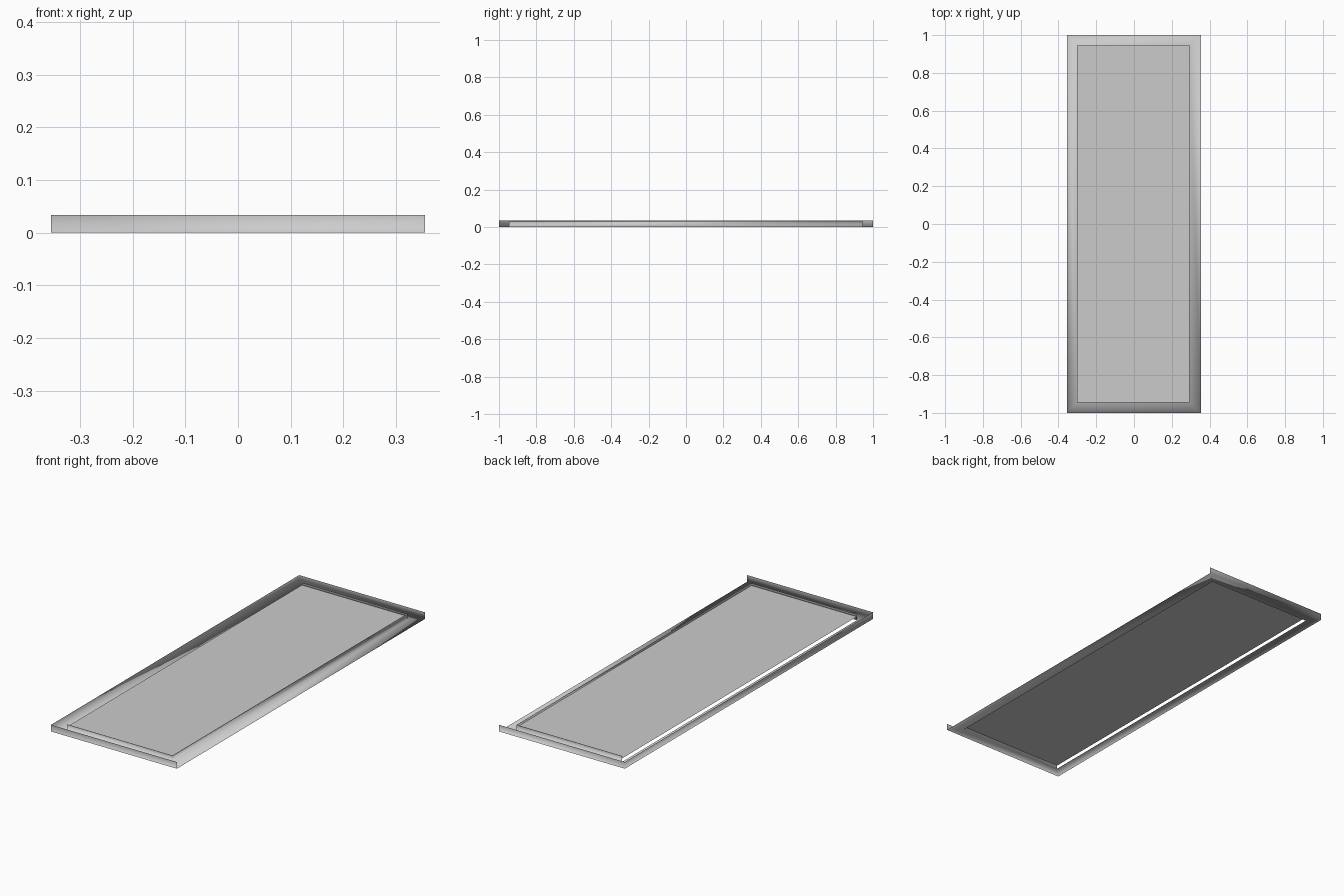
import bpy

if "Cube" in bpy.data.objects:
    bpy.data.objects.remove(bpy.data.objects["Cube"])

OUT = (-0.355, 0.355, -1.0, 1.0)      # outer outline: x0, x1, y0, y1
INN = (-0.302, 0.293, -0.946, 0.946)  # opening outline
TOP, RIM, DECK = 0.034, 0.03, 0.018


def ring(box, z):
    x0, x1, y0, y1 = box
    return [(x0, y0, z), (x1, y0, z), (x1, y1, z), (x0, y1, z)]


def sheet(name, verts, faces, smooth):
    me = bpy.data.meshes.new(name)
    me.from_pydata(verts, [], faces)
    for p in me.polygons:
        p.use_smooth = smooth
    ob = bpy.data.objects.new(name, me)
    bpy.context.collection.objects.link(ob)
    return ob


def band(a, b, skip=None):
    """Quads joining two four-point rings; sides are front, right, back, left."""
    return [(a + i, a + (i + 1) % 4, b + (i + 1) % 4, b + i)
            for i in range(4) if i != skip]


# Thin tray: outer wall (open on the right), floor ring,
# and inner rim (open on the left)
verts = ring(OUT, TOP) + ring(OUT, 0) + ring(INN, 0) + ring(INN, RIM)
faces = band(4, 0, skip=1) + band(4, 8) + band(8, 12, skip=3)
sheet("tray_frame", verts, faces, True)

# Flat panel held inside the rim, above the floor ring
sheet("panel", ring(INN, DECK), [(0, 1, 2, 3)], False)
